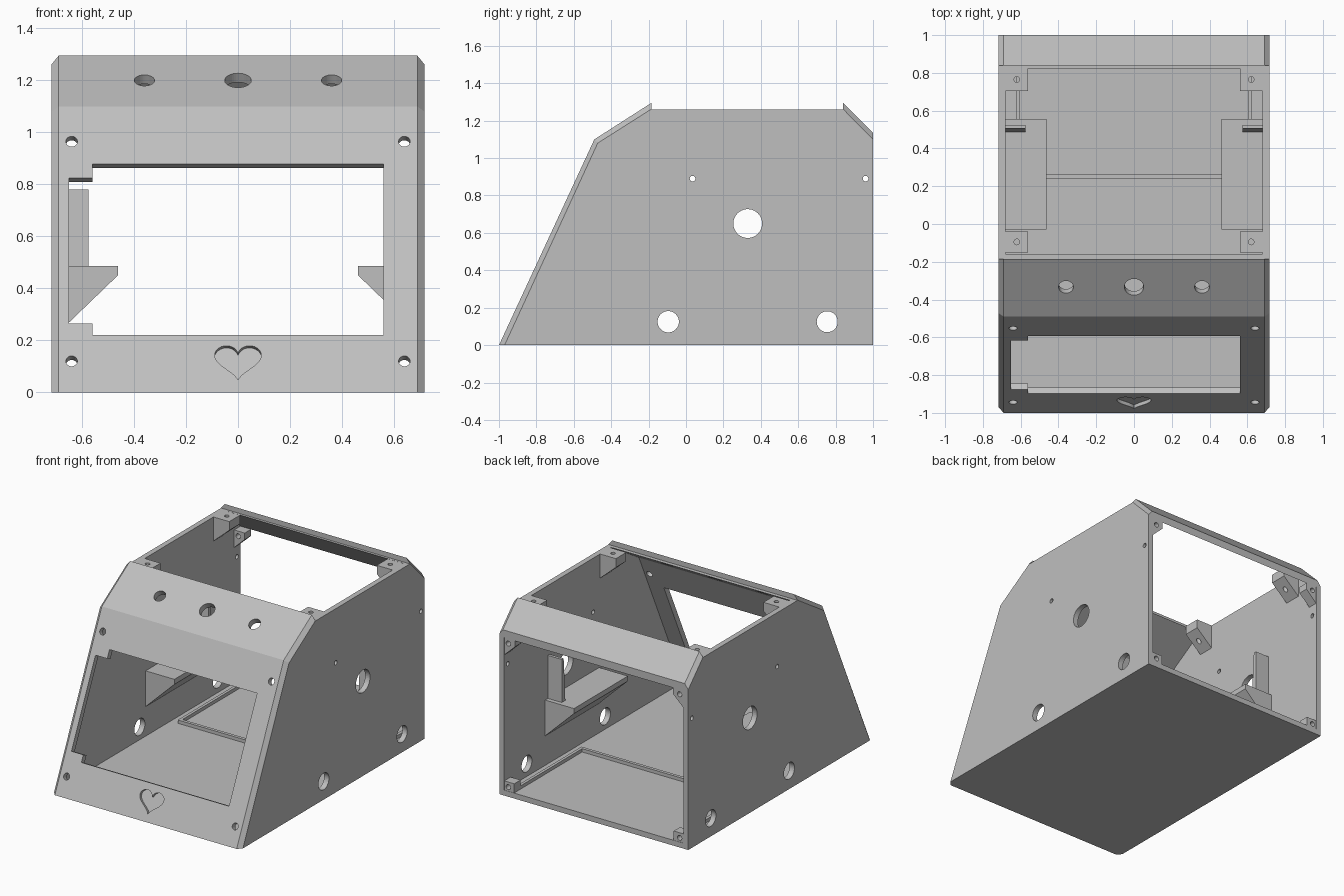
import bpy
import bmesh
import math
from mathutils import Matrix, Vector

if "Cube" in bpy.data.objects:
    bpy.data.objects.remove(bpy.data.objects["Cube"], do_unlink=True)

grey = bpy.data.materials.new("plain grey")
grey.use_nodes = True
grey.diffuse_color = (0.52, 0.52, 0.52, 1)
grey.node_tree.nodes["Principled BSDF"].inputs["Base Color"].default_value = (0.52, 0.52, 0.52, 1)

HALF, INNER = 0.717, 0.68      # outer and inner half width
WALL = HALF - INNER


def frame(u, v, w, origin=(0, 0, 0)):
    """Matrix that maps profile axes u, v and depth w into space."""
    m = Matrix((u, v, w)).transposed().to_4x4()
    m.translation = Vector(origin)
    return m


X, Y, Z = Vector((1, 0, 0)), Vector((0, 1, 0)), Vector((0, 0, 1))
SIDE = frame(Y, Z, X)
FLAT = frame(X, Y, Z)
BACK = frame(X, Z, Y)


def panel_frame(y0, z0, y1, z1):
    along = Vector((0, y1 - y0, z1 - z0)).normalized()
    return frame(X, along, X.cross(along), (0, y0, z0)), along.z


FRONT, front_rise = panel_frame(-1, 0, -0.49, 1.10)
BROW, brow_rise = panel_frame(-0.49, 1.10, -0.185, 1.295)


def loft(name, sections):
    """Solid through a row of matching closed sections."""
    bm = bmesh.new()
    rings = [[bm.verts.new(p) for p in s] for s in sections]
    bm.faces.new(rings[0])
    bm.faces.new(rings[-1])
    n = len(rings[0])
    for a, b in zip(rings, rings[1:]):
        for i in range(n):
            j = (i + 1) % n
            bm.faces.new((a[i], a[j], b[j], b[i]))
    bmesh.ops.recalc_face_normals(bm, faces=bm.faces)
    mesh = bpy.data.meshes.new(name)
    bm.to_mesh(mesh)
    bm.free()
    mesh.materials.append(grey)
    ob = bpy.data.objects.new(name, mesh)
    bpy.context.collection.objects.link(ob)
    return ob


def prism(name, pts, d0, d1, m):
    return loft(name, [[m @ Vector((u, v, d)) for u, v in pts] for d in (d0, d1)])


def rect(u0, u1, v0, v1):
    return [(u0, v0), (u1, v0), (u1, v1), (u0, v1)]


def circle(u, v, r, n=40):
    return [(u + r * math.cos(2 * math.pi * i / n), v + r * math.sin(2 * math.pi * i / n)) for i in range(n)]


def cut(ob, cutters):
    """Carve the cutters out of a part, then drop them."""
    bpy.context.view_layer.objects.active = ob
    for c in cutters:
        c.hide_render = True
        mod = ob.modifiers.new("cut", "BOOLEAN")
        mod.operation = "DIFFERENCE"
        mod.solver = "EXACT"
        mod.object = c
        bpy.ops.object.modifier_apply(modifier=mod.name)
        bpy.data.objects.remove(c, do_unlink=True)


# Shell: full profile in the middle, shrunk at the sides for the chamfers
outer = [(-1, 0), (-0.49, 1.10), (-0.185, 1.295), (-0.185, 1.26),
         (0.84, 1.26), (0.84, 1.295), (1, 1.135), (1, 0)]
shrunk = [(-0.97, 0), (-0.472, 1.08), (-0.185, 1.262), (-0.185, 1.26),
          (0.84, 1.26), (0.84, 1.262), (1, 1.10), (1, 0)]
shell = loft("shell", [[(x, y, z) for y, z in prof] for x, prof in
                       ((-HALF, shrunk), (-0.69, outer), (0.69, outer), (HALF, shrunk))])

# Cavity, open at the top and the back
cavity = [(-0.942, WALL), (-0.461, 1.0745), (-0.15, 1.265), (-0.15, 1.4),
          (0.82, 1.4), (0.82, 1.263), (1.05, 1.033), (1.05, WALL)]
cuts = [prism("cavity_cutter", cavity, -INNER, INNER, SIDE)]

# Front window with its side notch
for x0, x1, z0, z1 in ((-0.56, 0.56, 0.22, 0.878), (-0.65, -0.5, 0.265, 0.825)):
    cuts.append(prism("window_cutter", rect(x0, x1, z0 / front_rise, z1 / front_rise), -0.06, 0.05, FRONT))

# Front screw holes and shallow heart recess
for x in (-0.64, 0.64):
    for z in (0.12, 0.965):
        cuts.append(prism("screw_cutter", circle(x, z / front_rise, 0.022), -0.08, 0.05, FRONT))
heart = []
for i in range(48):
    t = 2 * math.pi * (i + 0.5) / 48
    heart.append((0.09 * math.sin(t) ** 3, 0.137 + 0.0051 * (
        13 * math.cos(t) - 5 * math.cos(2 * t) - 2 * math.cos(3 * t) - math.cos(4 * t))))
cuts.append(prism("heart_cutter", heart, -0.02, 0.05, FRONT))

# Control holes in the sloping brow
for x, r in ((-0.36, 0.039), (0, 0.051), (0.36, 0.039)):
    cuts.append(prism("control_cutter", circle(x, 0.1 / brow_rise, r), -0.08, 0.05, BROW))

# Holes straight through both side walls
for y, z, r in ((0.33, 0.65, 0.077), (-0.095, 0.125, 0.057), (0.755, 0.125, 0.056),
                (0.035, 0.89, 0.015), (0.96, 0.89, 0.015)):
    cuts.append(prism("side_cutter", circle(y, z, r), -0.8, 0.8, SIDE))
cut(shell, cuts)


def gusset(name, x, top, lip, foot, y0, y1, m):
    """Bracket on a side wall, tapering down to the wall."""
    return prism(name, [(INNER + 0.005, top), (x, top), (x, lip), (INNER + 0.005, foot)], y0, y1, m)


for side, s in (("left", 1), ("right", -1)):
    m = Matrix.Scale(s, 4, X) @ BACK
    # Lid screw tabs
    for end, y0, y1, hole in (("front", -0.152, -0.04, -0.095), ("back", 0.705, 0.822, 0.765)):
        tab = gusset(f"{side}_{end}_lid_tab", 0.56, 1.26, 1.20, 1.09, y0, y1, m)
        cut(tab, [prism("tab_cutter", circle(s * 0.62, hole, 0.015), 1.0, 1.4, FLAT)])
    # Rear panel tabs
    upper = gusset(f"{side}_upper_rear_tab", 0.60, 1.085, 1.04, 0.96, 0.93, 0.998, m)
    lower = prism(f"{side}_lower_rear_tab", rect(0.605, INNER + 0.005, WALL - 0.005, 0.10), 0.93, 0.998, m)
    for tab, z in ((upper, 1.05), (lower, 0.065)):
        cut(tab, [prism("tab_cutter", circle(s * 0.65, z, 0.017), 0.8, 1.1, BACK)])
    # Shelf bracket and its end stop
    gusset(f"{side}_shelf_bracket", 0.462, 0.485, 0.45, 0.235, -0.03, 0.555, m)
    prism(f"{side}_shelf_stop", [(0.487, 0.48), (0.525, 0.48), (0.525, 0.78), (0.505, 0.78)],
          0.575, INNER + 0.005, Matrix.Scale(s, 4, X) @ SIDE)
    # Floor rib along the wall
    prism(f"{side}_floor_rib", rect(0.605, 0.625, WALL - 0.005, 0.06), 0.24, 0.94, m)

# Floor rib across
prism("cross_floor_rib", rect(-0.606, 0.606, WALL - 0.005, 0.06), 0.24, 0.262, BACK)
